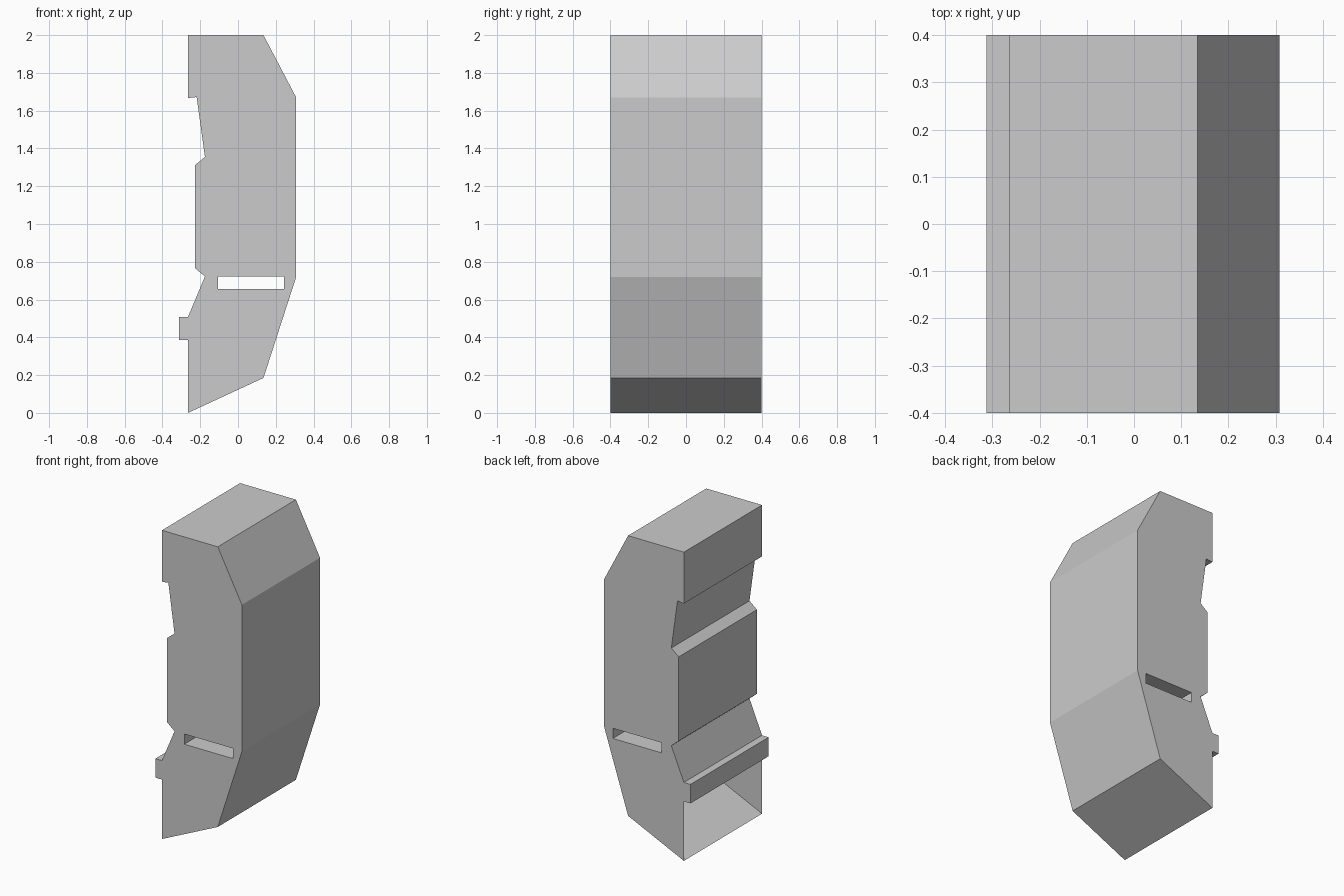
import bpy, bmesh
from mathutils import Vector

if "Cube" in bpy.data.objects:
    bpy.data.objects.remove(bpy.data.objects["Cube"])

HALF_DEPTH = 0.4

# side outline (x, z), starting at the lower back edge
OUTLINE = [(-0.265, 0.385), (-0.265, 0), (0.135, 0.185), (0.308, 0.72),
           (0.308, 1.67), (0.135, 2), (-0.265, 2), (-0.265, 1.667),
           (-0.219, 1.672), (-0.175, 1.355), (-0.228, 1.312), (-0.228, 0.767),
           (-0.175, 0.722), (-0.265, 0.508), (-0.312, 0.508), (-0.312, 0.385)]
# slot running through the body
SLOT = [(-0.105, 0.657), (0.244, 0.657), (0.244, 0.723), (-0.105, 0.723)]


def add_walls(bm, loop):
    """Extrude a closed loop along y; return wall faces and both rim edge lists."""
    front, back = [[bm.verts.new((x, y, z)) for x, z in loop]
                   for y in (-HALF_DEPTH, HALF_DEPTH)]
    walls, rims = [], ([], [])
    for i in range(len(loop)):
        j = (i + 1) % len(loop)
        walls.append(bm.faces.new((front[i], front[j], back[j], back[i])))
        for rim, ring in zip(rims, (front, back)):
            rim.append(bm.edges.get((ring[i], ring[j])))
    return walls, rims


bm = bmesh.new()
outer_walls, outer_rims = add_walls(bm, OUTLINE)
slot_walls, slot_rims = add_walls(bm, SLOT)

# side panels, with the slot left open
for outer, inner, y in zip(outer_rims, slot_rims, (-1, 1)):
    bmesh.ops.triangle_fill(bm, edges=outer + inner, use_beauty=True,
                            normal=Vector((0, y, 0)))
bmesh.ops.recalc_face_normals(bm, faces=bm.faces)

# the lower back is open, showing the hollow inside
bmesh.ops.delete(bm, geom=[outer_walls[0]], context='FACES_ONLY')

mesh = bpy.data.meshes.new("body_shell")
bm.to_mesh(mesh)
bm.free()
body = bpy.data.objects.new("body_shell", mesh)
bpy.context.collection.objects.link(body)
